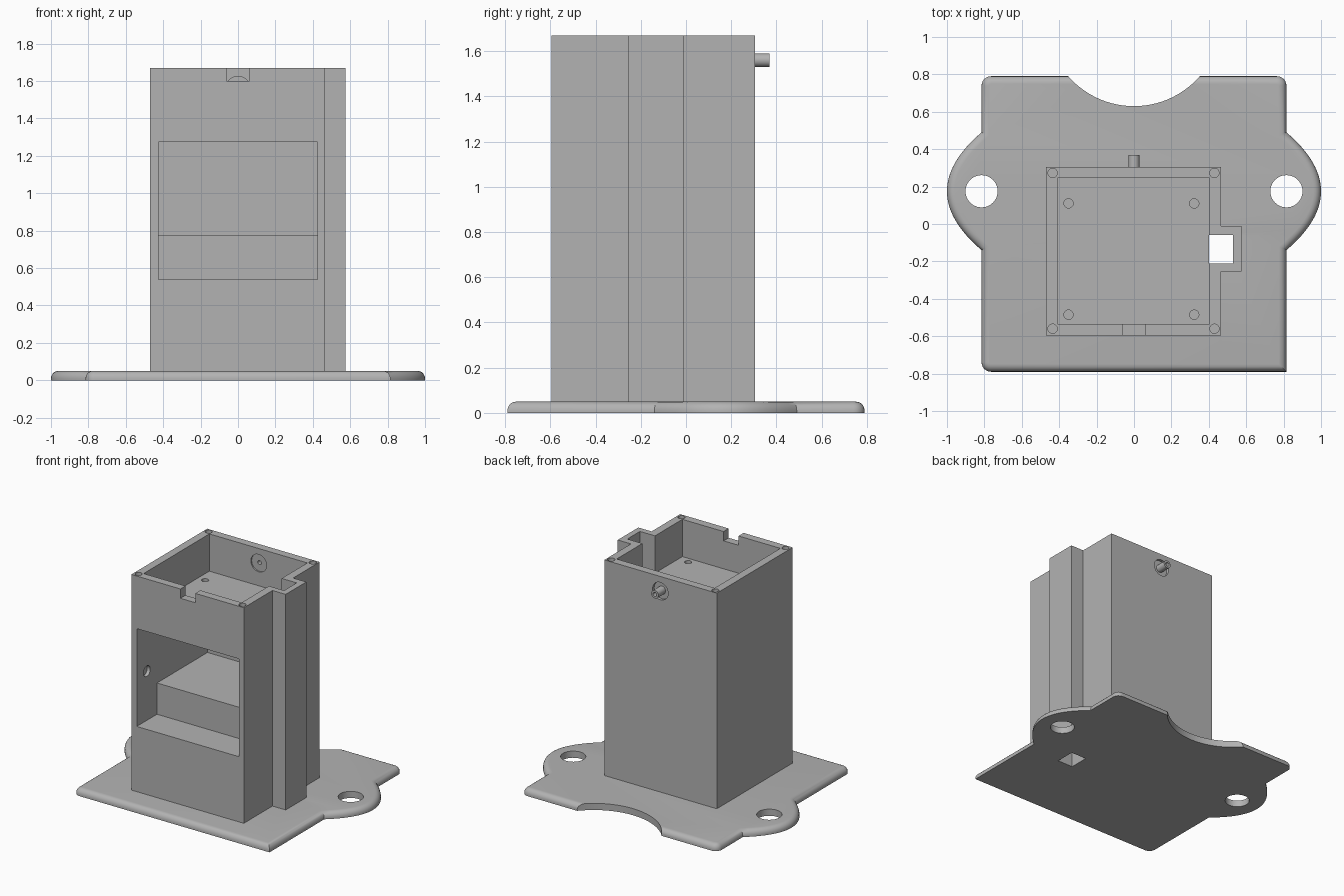
import bpy, bmesh, math
from mathutils import Matrix

cube = bpy.data.objects.get("Cube")
if cube:
    bpy.data.objects.remove(cube)

grey = bpy.data.materials.new("plain_grey")
grey.use_nodes = True
colour = (0.45, 0.45, 0.45, 1)
grey.diffuse_color = colour
grey.node_tree.nodes["Principled BSDF"].inputs["Base Color"].default_value = colour


def make(name, bm):
    bmesh.ops.recalc_face_normals(bm, faces=bm.faces)
    mesh = bpy.data.meshes.new(name)
    bm.to_mesh(mesh)
    bm.free()
    mesh.materials.append(grey)
    obj = bpy.data.objects.new(name, mesh)
    bpy.context.collection.objects.link(obj)
    return obj


def prism_bm(outline, z0, z1):
    bm = bmesh.new()
    face = bm.faces.new([bm.verts.new((x, y, z0)) for x, y in outline])
    top = bmesh.ops.extrude_face_region(bm, geom=[face])["geom"]
    bmesh.ops.translate(bm, vec=(0, 0, z1 - z0),
                        verts=[g for g in top if isinstance(g, bmesh.types.BMVert)])
    return bm


def box(name, x, y, z):
    return make(name, prism_bm([(x[0], y[0]), (x[1], y[0]), (x[1], y[1]), (x[0], y[1])], *z))


def rod(name, centre, radius, length, axis="Z", sides=32):
    bm = bmesh.new()
    turn = {"Z": Matrix(), "X": Matrix.Rotation(math.pi / 2, 4, "Y"),
            "Y": Matrix.Rotation(math.pi / 2, 4, "X")}[axis]
    bmesh.ops.create_cone(bm, cap_ends=True, segments=sides, radius1=radius, radius2=radius,
                          depth=length, matrix=Matrix.Translation(centre) @ turn)
    return make(name, bm)


def apply_cut(obj, cutter):
    cutter.hide_render = True
    mod = obj.modifiers.new("cut", "BOOLEAN")
    mod.operation, mod.solver, mod.object = "DIFFERENCE", "EXACT", cutter
    bpy.context.view_layer.objects.active = obj
    bpy.ops.object.modifier_apply(modifier=mod.name)
    bpy.data.objects.remove(cutter)


def smooth(obj):
    bpy.ops.object.select_all(action="DESELECT")
    obj.select_set(True)
    bpy.context.view_layer.objects.active = obj
    bpy.ops.object.shade_smooth_by_angle(angle=math.radians(30))


# Base plate: rectangle with a curved ear on each side and a rounded top edge
W, D, EAR_Y, EAR_HALF, PLATE = 0.815, 0.79, 0.175, 0.315, 0.05
steps = [i / 12 for i in range(-12, 13)]
ear = [(1 - (1 - W) * t * t, EAR_Y + EAR_HALF * t) for t in steps]
outline = [(-W, -D), (W, -D)] + ear + [(W, D), (-W, D)] + [(-x, y) for x, y in reversed(ear)]
bm = prism_bm(outline, 0, PLATE)


def is_round_corner(edge):
    a, b = edge.verts
    corner = abs(abs(a.co.x) - W) < 1e-4 and abs(abs(a.co.y) - D) < 1e-4
    return corner and abs(a.co.z - b.co.z) > 0.01 and not (a.co.x > 0 and a.co.y < 0)


bmesh.ops.bevel(bm, geom=[e for e in bm.edges if is_round_corner(e)],
                offset=0.05, segments=6, profile=0.5, affect="EDGES")
rim = [e for e in bm.edges if all(v.co.z > PLATE - 1e-4 for v in e.verts)]
bmesh.ops.bevel(bm, geom=rim, offset=0.04, segments=5, profile=0.5, affect="EDGES")
plate = make("base_plate", bm)
apply_cut(plate, rod("notch_cutter", (0, 1.096, 0), 0.466, 1, sides=96))
for side in (-1, 1):
    apply_cut(plate, rod("hole_cutter", (side * W, EAR_Y, 0), 0.086, 1, sides=48))

# Tower with a cable channel bulging from its left wall
x0, x1, y0, y1, TOP = -0.47, 0.465, -0.595, 0.305, 1.67
tower = make("tower", prism_bm([(x0, y0), (x1, y0), (x1, -0.255), (0.575, -0.255),
                                (0.575, -0.01), (x1, -0.01), (x1, y1), (x0, y1)], 0.03, TOP))

# Open top tray and front compartment with a raised rear block
apply_cut(tower, box("tray_cutter", (-0.41, 0.405), (-0.535, 0.245), (1.39, 2)))
apply_cut(tower, box("ledge_cutter", (-0.425, 0.425), (-0.8, -0.355), (0.54, 1.275)))
apply_cut(tower, box("bay_cutter", (-0.425, 0.425), (-0.4, 0.245), (0.775, 1.275)))
apply_cut(tower, box("front_notch_cutter", (-0.062, 0.062), (-0.8, -0.5), (1.6, 2)))

# Cable channel through tower and plate
for part in (tower, plate):
    apply_cut(part, box("channel_cutter", (0.4, 0.53), (-0.21, -0.06), (-1, 2)))

# Screw holes in the rim and in the tray floor
for x in (-0.435, 0.43):
    for y in (-0.56, 0.273):
        apply_cut(tower, rod("rim_screw_cutter", (x, y, TOP), 0.025, 0.2, sides=20))
for x in (-0.35, 0.322):
    for y in (-0.485, 0.11):
        apply_cut(tower, rod("floor_screw_cutter", (x, y, 1.39), 0.025, 0.12, sides=20))

# Rounded slot and shallow round recess in the right wall
R, SLOT_Z, half = 0.05, 0.935, 0.075
arc = [math.pi * i / 12 - math.pi / 2 for i in range(13)]
end = [(half + R * math.cos(a), R * math.sin(a)) for a in arc]
bm = prism_bm(end + [(-u, -v) for u, v in end], -0.1, 0.1)
bm.transform(Matrix.Translation((-0.45, -0.01, SLOT_Z))
             @ Matrix(((0, 0, 1, 0), (1, 0, 0, 0), (0, 1, 0, 0), (0, 0, 0, 1))))
apply_cut(tower, make("slot_cutter", bm))
apply_cut(tower, rod("recess_cutter", (-0.425, -0.475, 0.91), 0.04, 0.05, "X"))

# Back port: recess on both faces of the wall, with a hollow pin
PORT_Z = 1.56
apply_cut(tower, rod("outer_port_cutter", (0, y1, PORT_Z), 0.065, 0.04, "Y"))
apply_cut(tower, rod("inner_port_cutter", (0, 0.245, PORT_Z), 0.065, 0.02, "Y"))
pin = rod("back_pin", (0, 0.317, PORT_Z), 0.03, 0.106, "Y", 24)
for part in (tower, pin):
    apply_cut(part, rod("bore_cutter", (0, 0.3, PORT_Z), 0.015, 0.4, "Y", 16))

for part in (plate, tower, pin):
    smooth(part)
